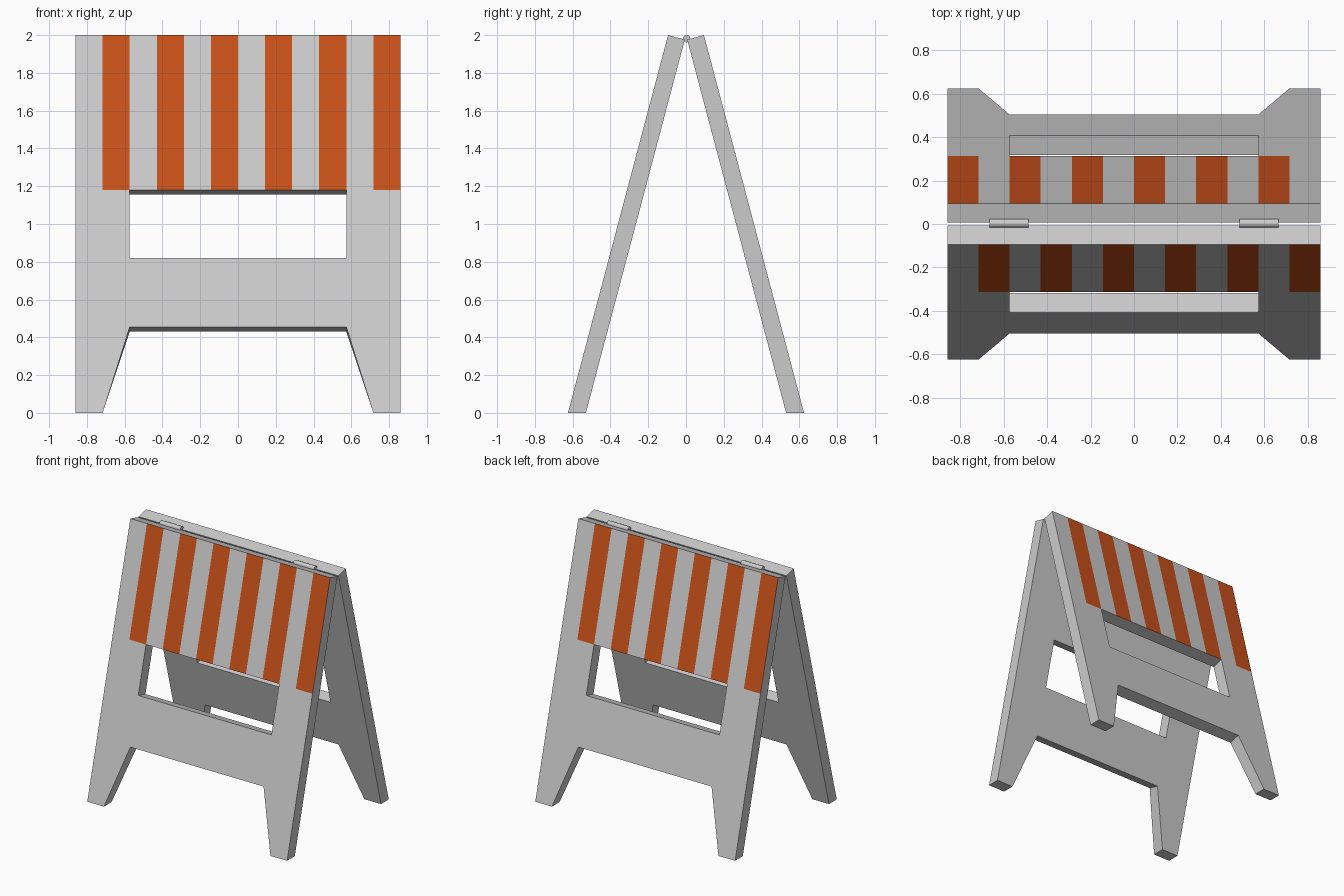
import bpy, bmesh, math

if "Cube" in bpy.data.objects:
    bpy.data.objects.remove(bpy.data.objects["Cube"])

W = 0.86 / 6            # stripe width
TOP_Y, FOOT_Y, THICK = 0.095, 0.625, 0.095
SLOPE = (FOOT_Y - TOP_Y) / 2
A = math.atan(SLOPE)
T = THICK * math.cos(A)
ROWS = [2.0, 1.18, 0.82, 0.455, 0.0]

orange = bpy.data.materials.new("orange_stripe")
orange.diffuse_color = (0.58, 0.08, 0.01, 1)
orange.use_nodes = True
orange.node_tree.nodes["Principled BSDF"].inputs["Base Color"].default_value = orange.diffuse_color


def point(i, row, inner):
    z = ROWS[row]
    y = -TOP_Y - (2 - z) * SLOPE
    x = i * W
    if row == 4:        # feet taper towards the outside and are cut flat
        x = math.copysign(5 + (abs(i) - 4) / 2, i) * W
        return (x, y + (THICK if inner else 0), 0)
    if inner:
        y, z = y + T * math.cos(A), z - T * math.sin(A)
    return (x, y, z)


def make_panel(name, turn):
    bm = bmesh.new()
    verts = {}

    def v(*key):
        if key not in verts:
            verts[key] = bm.verts.new(point(*key))
        return verts[key]

    # striped board, window posts, crossbar and legs
    for r in range(4):
        for i in range(-6, 6):
            if r in (1, 3) and -4 <= i < 4:
                continue
            loop = [(i, r), (i, r + 1), (i + 1, r + 1), (i + 1, r)]
            f = bm.faces.new([v(a, b, False) for a, b in loop])
            f.material_index = int(r == 0 and i % 2 == 1)
            bm.faces.new([v(a, b, True) for a, b in reversed(loop)])
    # edge walls
    keys = {vert: k for k, vert in verts.items()}
    for e in [e for e in bm.edges if len(e.link_faces) == 1]:
        (a, ra, ia), (b, rb, ib) = (keys[p] for p in e.verts)
        if not ia:
            bm.faces.new([v(a, ra, False), v(b, rb, False),
                          v(b, rb, True), v(a, ra, True)])
    bmesh.ops.recalc_face_normals(bm, faces=bm.faces)
    me = bpy.data.meshes.new(name)
    bm.to_mesh(me)
    bm.free()
    me.materials.append(None)
    me.materials.append(orange)
    ob = bpy.data.objects.new(name, me)
    ob.rotation_euler.z = turn
    bpy.context.collection.objects.link(ob)


make_panel("front_panel", 0)
make_panel("back_panel", math.pi)

# hinge barrels
for side, name in ((-1, "left_hinge"), (1, "right_hinge")):
    bpy.ops.mesh.primitive_cylinder_add(
        vertices=12, radius=0.02, depth=0.18,
        location=(side * 0.576, 0.003, 1.981), rotation=(0, math.pi / 2, 0))
    bpy.context.object.name = name
    bpy.ops.object.shade_smooth_by_angle(angle=math.radians(40))
